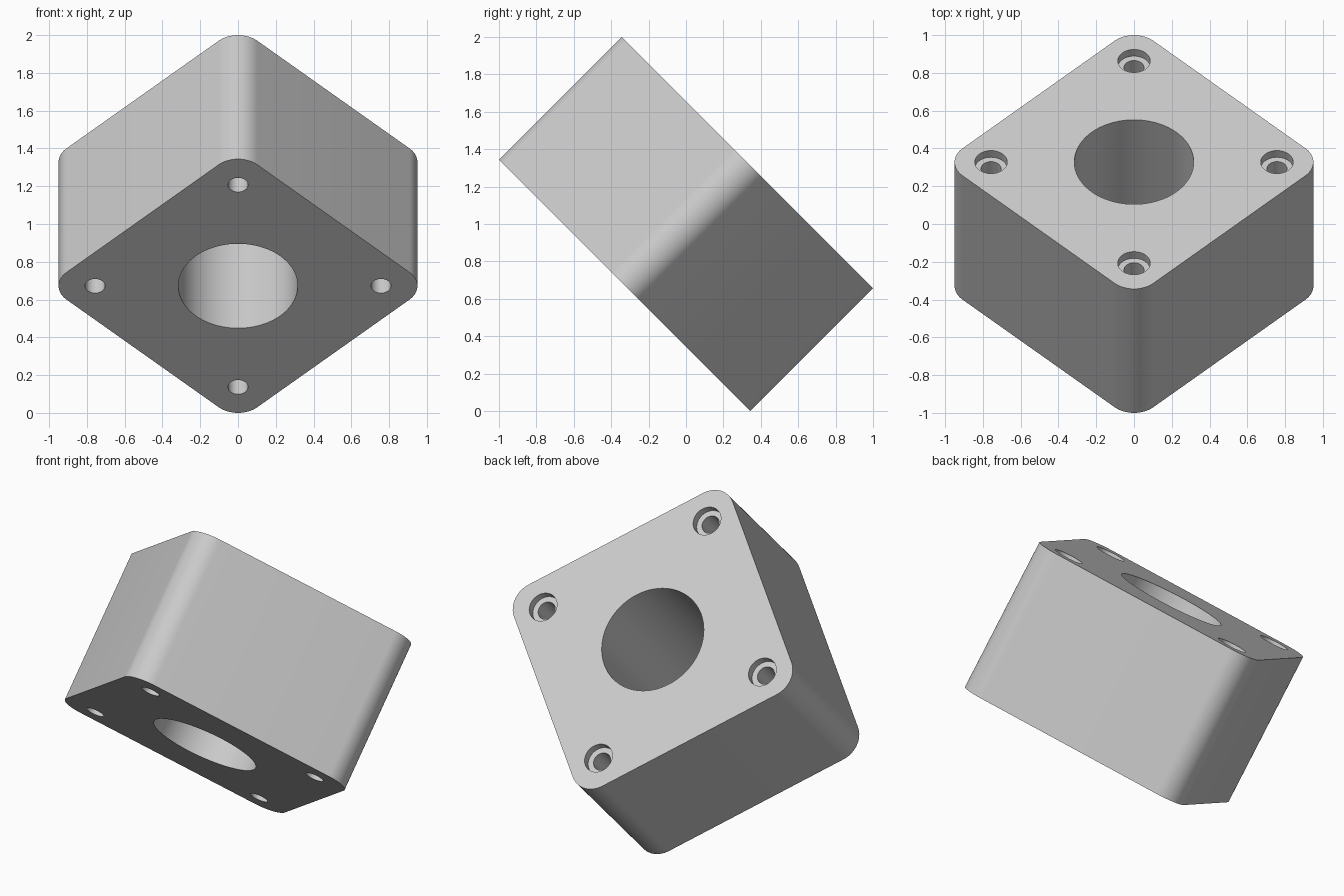
import bpy
import bmesh
import math
from mathutils import Matrix

default = bpy.data.objects.get("Cube")
if default:
    bpy.data.objects.remove(default, do_unlink=True)

DIAGONAL, HEIGHT, CORNER = 1.90, 0.928, 0.145
SIDE = (DIAGONAL + 2 * CORNER * (math.sqrt(2) - 1)) / math.sqrt(2)
HOLE_OFFSET = 0.757  # distance of the screw holes from the axis
BORE_DEPTH = 0.05

# Material
grey = bpy.data.materials.new("plain grey")
grey.use_nodes = True
colour = (0.6, 0.6, 0.6, 1)
grey.diffuse_color = colour
grey.node_tree.nodes["Principled BSDF"].inputs["Base Color"].default_value = colour

# Block with rounded upright edges, turned so its corners lie on x and y
bm = bmesh.new()
bmesh.ops.create_cube(bm, size=1, matrix=Matrix.Diagonal((SIDE, SIDE, HEIGHT, 1)))
upright = [e for e in bm.edges if abs(e.verts[0].co.z - e.verts[1].co.z) > 0.5]
bmesh.ops.bevel(bm, geom=upright, offset=CORNER, segments=16, profile=0.5, affect="EDGES")
bmesh.ops.rotate(bm, verts=bm.verts, matrix=Matrix.Rotation(math.radians(45), 3, "Z"))
mesh = bpy.data.meshes.new("block")
bm.to_mesh(mesh)
bm.free()
block = bpy.data.objects.new("block", mesh)
bpy.context.collection.objects.link(block)
mesh.materials.append(grey)


def drill(x, y, radius, bottom, segments):
    """Cut a round hole from above the block down to the given height."""
    top = HEIGHT
    bpy.ops.mesh.primitive_cylinder_add(
        vertices=segments, radius=radius, depth=top - bottom,
        location=(x, y, (top + bottom) / 2))
    cutter = bpy.context.object
    cutter.name = "drill_cutter"
    cutter.hide_render = True
    cutter.data.materials.append(grey)
    bpy.context.view_layer.objects.active = block
    cut = block.modifiers.new("drill", "BOOLEAN")
    cut.operation = "DIFFERENCE"
    cut.solver = "EXACT"
    cut.object = cutter
    bpy.ops.object.modifier_apply(modifier=cut.name)
    bpy.data.objects.remove(cutter, do_unlink=True)


# Central bore, then four stepped screw holes
drill(0, 0, 0.316, -HEIGHT, 96)
for i in range(4):
    x = HOLE_OFFSET * math.cos(i * math.pi / 2)
    y = HOLE_OFFSET * math.sin(i * math.pi / 2)
    drill(x, y, 0.053, -HEIGHT, 48)
    drill(x, y, 0.086, HEIGHT / 2 - BORE_DEPTH, 48)

# Tilt the block backwards and lift it onto the ground
block.data.transform(Matrix.Translation((0, 0, 1)) @ Matrix.Rotation(math.radians(-45), 4, "X"))

bpy.ops.object.select_all(action="DESELECT")
block.select_set(True)
bpy.context.view_layer.objects.active = block
bpy.ops.object.shade_smooth_by_angle(angle=math.radians(30))
